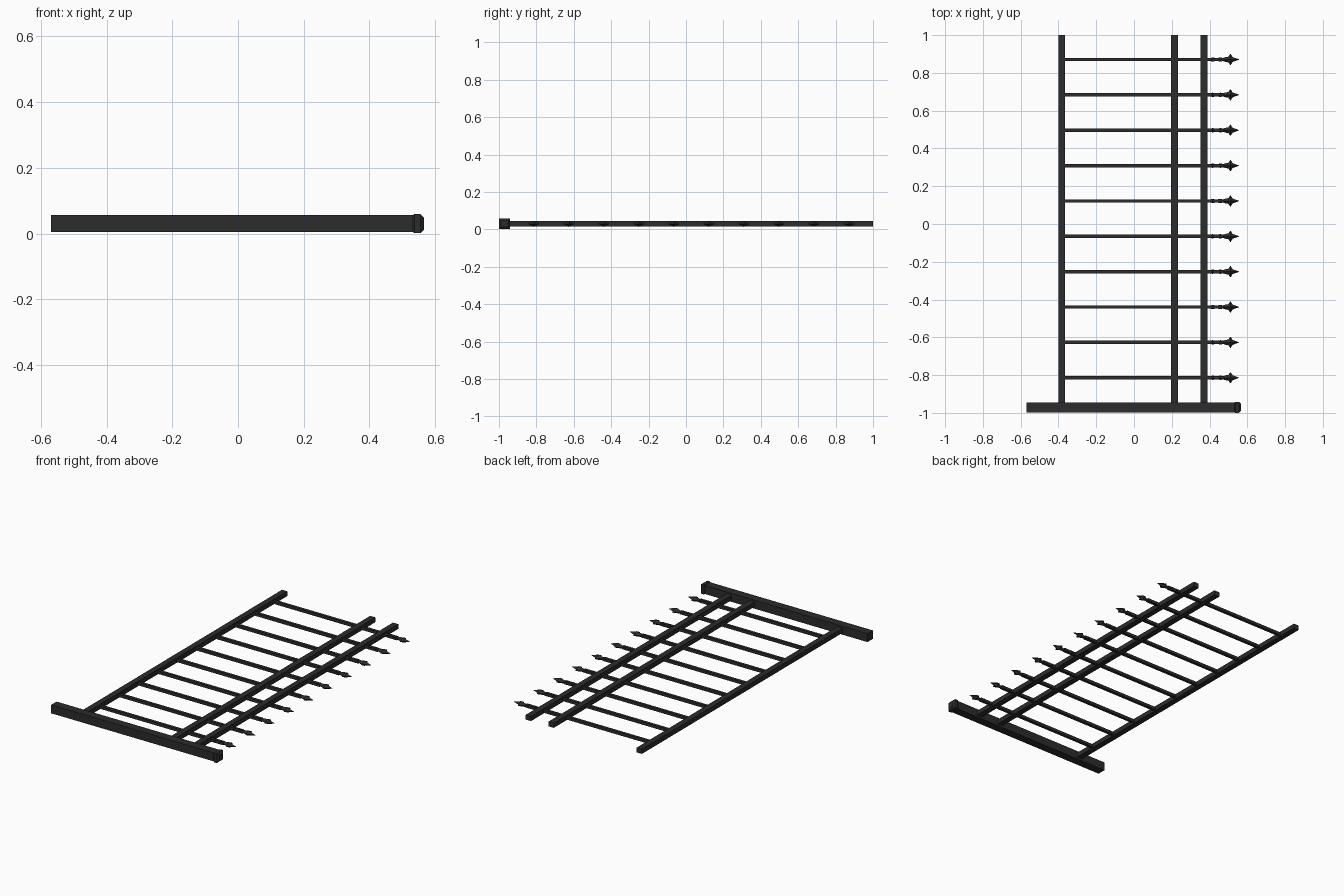
import bpy, bmesh, math

if "Cube" in bpy.data.objects:
    bpy.data.objects.remove(bpy.data.objects["Cube"])

ZC = 0.03          # mid height of the flat-lying fence
POST_Y = -0.971

iron = bpy.data.materials.new("black iron")
iron.diffuse_color = (0.025, 0.025, 0.025, 1)
iron.use_nodes = True
iron.node_tree.nodes["Principled BSDF"].inputs["Base Color"].default_value = iron.diffuse_color


def loft(name, sections, y, sides=4, twist=math.pi / 4):
    """Skin cross-sections (x, radius_y, radius_z) along x."""
    bm = bmesh.new()
    rings = []
    for x, ry, rz in sections:
        rings.append([bm.verts.new((x,
                                    y + ry * math.cos(twist + 2 * math.pi * i / sides),
                                    ZC + rz * math.sin(twist + 2 * math.pi * i / sides)))
                      for i in range(sides)])
    for a, b in zip(rings, rings[1:]):
        for i in range(sides):
            j = (i + 1) % sides
            bm.faces.new((a[i], a[j], b[j], b[i]))
    bm.faces.new(rings[0][::-1])
    bm.faces.new(rings[-1])
    bmesh.ops.recalc_face_normals(bm, faces=bm.faces)
    me = bpy.data.meshes.new(name)
    bm.to_mesh(me)
    bm.free()
    me.materials.append(iron)
    ob = bpy.data.objects.new(name, me)
    bpy.context.collection.objects.link(ob)
    return ob


def box(name, x0, x1, y0, y1, hz):
    r = math.sqrt(2)
    return loft(name, [(x, (y1 - y0) / 2 * r, hz * r) for x in (x0, x1)], (y0 + y1) / 2)


# square end post and its chamfered cap
box("post", -0.57, 0.535, POST_Y - 0.026, POST_Y + 0.026, 0.026)
r2 = math.sqrt(2)
loft("post_cap", [(x, h * r2, h * r2) for x, h in
                  [(0.533, 0.026), (0.537, 0.029), (0.556, 0.029), (0.567, 0.018)]], POST_Y)

# three long rails
for i, x in enumerate((-0.383, 0.215, 0.37)):
    box(f"rail_{i + 1}", x - 0.018, x + 0.018, -0.95, 1.0, 0.0145)

# pickets with a ringed collar and a spear point
COLLAR = [(0.405, 0.008), (0.415, 0.013), (0.43, 0.009), (0.443, 0.009),
          (0.458, 0.013), (0.472, 0.008)]
SPEAR = [(0.47, 0.008, 0.008), (0.485, 0.013, 0.012), (0.499, 0.015, 0.013),
         (0.511, 0.031, 0.016), (0.522, 0.013, 0.012), (0.556, 0.001, 0.001)]
for i in range(10):
    y = -0.814 + i * 0.1872
    box(f"picket_{i + 1}", -0.375, 0.475, y - 0.009, y + 0.009, 0.009)
    loft(f"collar_{i + 1}", [(x, r, r) for x, r in COLLAR], y, sides=8, twist=math.pi / 8)
    loft(f"spear_{i + 1}", SPEAR, y, twist=0)
